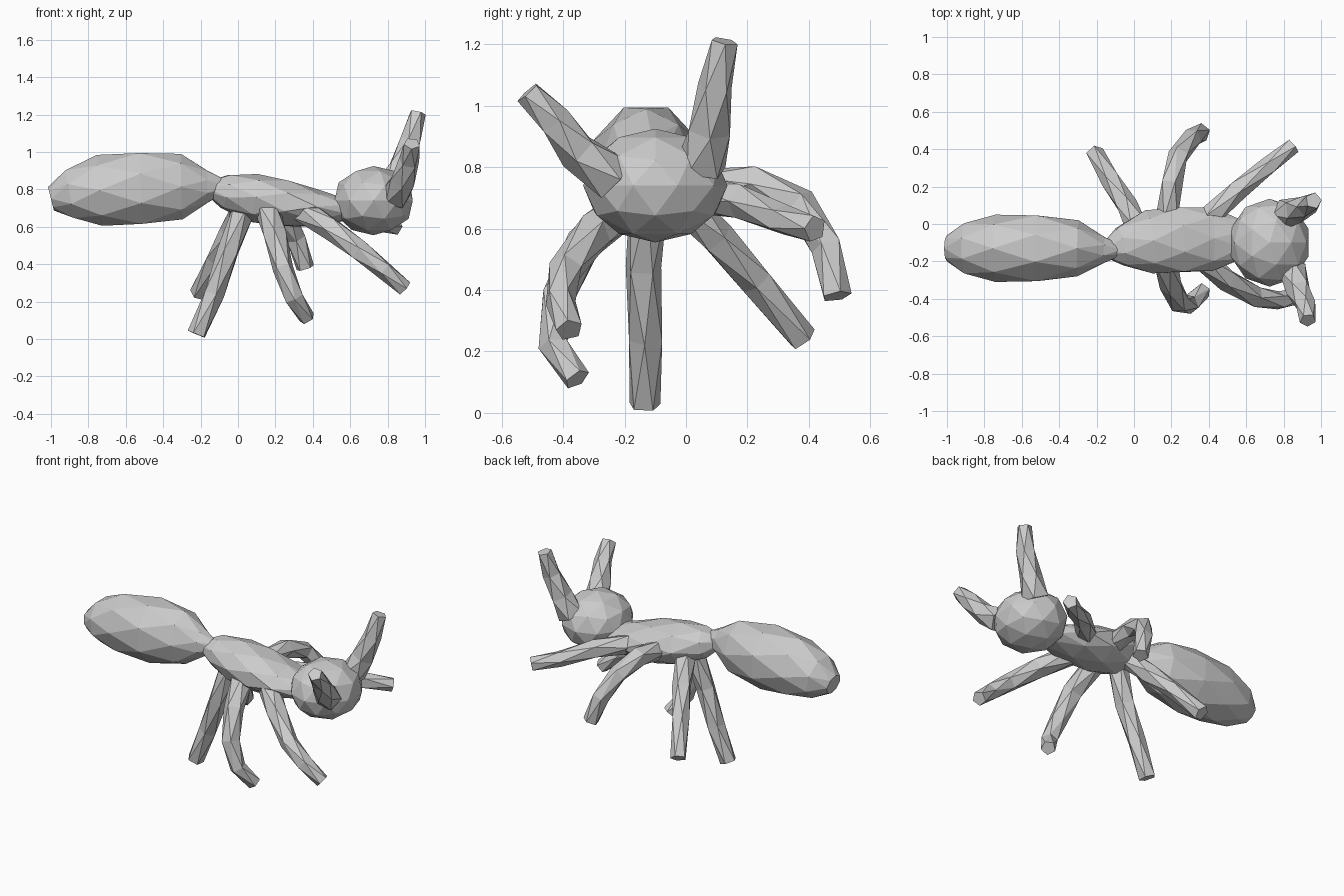
import bpy, bmesh
from math import cos, sin, pi
from mathutils import Vector, Matrix

if "Cube" in bpy.data.objects:
    bpy.data.objects.remove(bpy.data.objects["Cube"])

grey = bpy.data.materials.new("plain_grey")
grey.use_nodes = True
grey.diffuse_color = (0.6, 0.6, 0.6, 1)
grey.node_tree.nodes["Principled BSDF"].inputs["Base Color"].default_value = (0.6, 0.6, 0.6, 1)


def finish(name, bm):
    bmesh.ops.recalc_face_normals(bm, faces=bm.faces)
    mesh = bpy.data.meshes.new(name)
    bm.to_mesh(mesh)
    bm.free()
    mesh.materials.append(grey)
    obj = bpy.data.objects.new(name, mesh)
    bpy.context.collection.objects.link(obj)
    return obj


def loft(name, points, widths, heights, sides):
    """Faceted tube through points; alternate rings are turned half a step."""
    bm = bmesh.new()
    pts = [Vector(p) for p in points]
    last = len(pts) - 1
    rings, side = [], None
    for i, p in enumerate(pts):
        t = (pts[min(i + 1, last)] - pts[max(i - 1, 0)]).normalized()
        side = Vector((0, 0, 1)).cross(t) if side is None else side - t * side.dot(t)
        side.normalize()
        up = t.cross(side)
        ring = []
        for k in range(sides):
            a = 2 * pi * (k + 0.5 * (i % 2)) / sides
            ring.append(bm.verts.new(p + side * cos(a) * widths[i] + up * sin(a) * heights[i]))
        rings.append(ring)
    for i in range(last):
        a, b = rings[i], rings[i + 1]
        for k in range(sides):
            n = (k + 1) % sides
            if i % 2 == 0:
                bm.faces.new((a[k], a[n], b[k]))
                bm.faces.new((a[n], b[n], b[k]))
            else:
                bm.faces.new((a[k], b[n], b[k]))
                bm.faces.new((a[k], a[n], b[n]))
    bm.faces.new(rings[0])
    bm.faces.new(rings[-1])
    return finish(name, bm)


def limb(name, points, start, end):
    n = len(points) - 1
    radii = [start + (end - start) * i / n for i in range(n + 1)]
    loft(name, points, radii, radii, 5)


# Abdomen and thorax
loft("abdomen",
     [(-1, -.13, .75), (-.9, -.13, .775), (-.74, -.13, .795), (-.52, -.13, .805),
      (-.3, -.13, .815), (-.16, -.14, .815), (-.07, -.14, .82)],
     [.07, .145, .18, .19, .15, .075, .03],
     [.065, .14, .19, .205, .175, .09, .035], 8)
loft("thorax",
     [(-.17, -.145, .81), (-.07, -.12, .79), (.08, -.095, .755), (.25, -.085, .725),
      (.42, -.08, .7), (.58, -.085, .69)],
     [.03, .11, .17, .185, .17, .11],
     [.03, .095, .13, .13, .1, .06], 8)

# Head
bm = bmesh.new()
bmesh.ops.create_icosphere(bm, subdivisions=2, radius=1,
                           matrix=Matrix.Translation((.725, -.1, .74)) @ Matrix.Diagonal((.22, .235, .185, 1)))
finish("head", bm)

# Antennae
limb("right_antenna", [(.84, -.24, .76), (.88, -.35, .85), (.915, -.43, .95), (.93, -.515, 1.045)], .08, .045)
limb("left_antenna", [(.81, .05, .8), (.87, .075, .92), (.925, .095, 1.06), (.96, .125, 1.21)], .085, .045)

# Legs
limb("left_front_leg", [(.4, .03, .71), (.55, .18, .69), (.72, .31, .63), (.85, .42, .6)], .065, .045)
limb("left_middle_leg", [(.18, .03, .73), (.2, .22, .745), (.24, .37, .68), (.31, .46, .54), (.36, .49, .38)], .065, .05)
limb("left_back_leg", [(.02, -.02, .7), (-.04, .1, .57), (-.12, .23, .43), (-.21, .38, .24)], .065, .05)
limb("right_front_leg", [(.33, -.16, .69), (.5, -.3, .59), (.65, -.39, .47), (.78, -.41, .37), (.89, -.38, .27)], .07, .045)
limb("right_middle_leg", [(.16, -.18, .69), (.2, -.33, .55), (.24, -.42, .38), (.3, -.43, .22), (.37, -.355, .11)], .07, .045)
limb("right_back_leg", [(.03, -.12, .7), (-.05, -.14, .47), (-.13, -.13, .24), (-.22, -.135, .025)], .065, .053)
